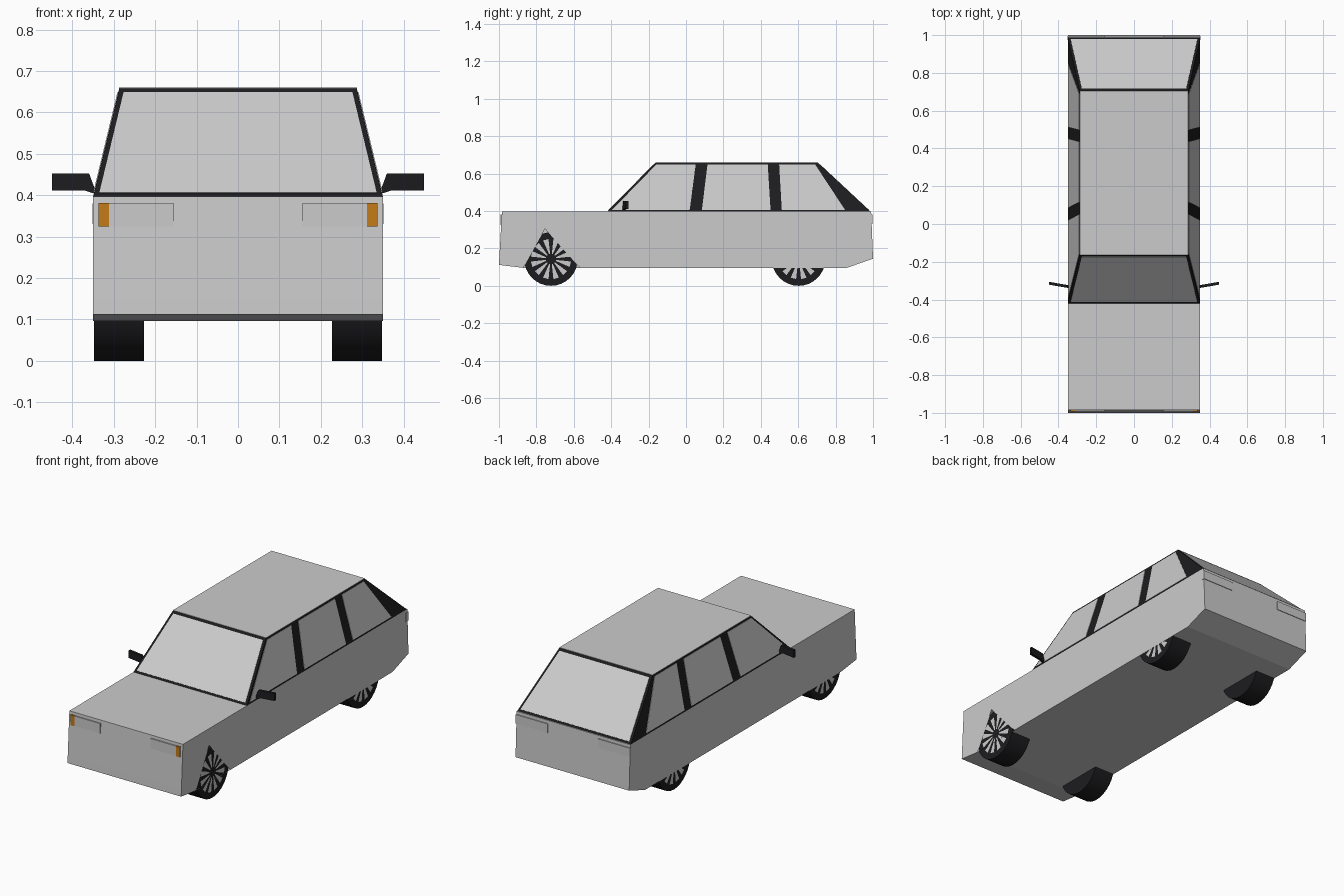
import bpy, bmesh
from math import sin, cos, pi, radians
from mathutils import Vector

if "Cube" in bpy.data.objects:
    bpy.data.objects.remove(bpy.data.objects["Cube"])


def material(name, rgb):
    m = bpy.data.materials.new(name)
    m.diffuse_color = (*rgb, 1)
    m.use_nodes = True
    m.node_tree.nodes["Principled BSDF"].inputs["Base Color"].default_value = m.diffuse_color
    return m


BLACK = material("black trim", (0.012, 0.012, 0.014))
ORANGE = material("indicator orange", (0.55, 0.2, 0.01))


def make(name, verts, faces, mat=None):
    bm = bmesh.new()
    vs = [bm.verts.new(v) for v in verts]
    for f in faces:
        bm.faces.new([vs[i] for i in f])
    bmesh.ops.recalc_face_normals(bm, faces=bm.faces)
    me = bpy.data.meshes.new(name)
    bm.to_mesh(me)
    bm.free()
    ob = bpy.data.objects.new(name, me)
    bpy.context.collection.objects.link(ob)
    if mat:
        me.materials.append(mat)
    return ob


def prism(name, pts, offset, mat=None):
    """Closed solid from a polygon swept along an offset vector."""
    n = len(pts)
    pts = [Vector(p) for p in pts]
    verts = pts + [p + Vector(offset) for p in pts]
    faces = [list(range(n)), list(range(n, 2 * n))]
    faces += [[i, (i + 1) % n, n + (i + 1) % n, n + i] for i in range(n)]
    return make(name, verts, faces, mat)


def box(name, x0, x1, y0, y1, z0, z1, mat=None):
    return prism(name, [(x0, y0, z0), (x1, y0, z0), (x1, y0, z1), (x0, y0, z1)],
                 (0, y1 - y0, 0), mat)


# Body shell: side profile, with a triangular wheel opening on the right only
W = 0.35
profile = [(-0.984, 0.397), (-0.998, 0.152), (-1.0, 0.112), (-0.87, 0.096),
           (-0.567, 0.096), (0.86, 0.096), (1.0, 0.145), (0.99, 0.397)]
n = len(profile)
verts = [(-W, y, z) for y, z in profile] + [(W, y, z) for y, z in profile]
verts.append((W, -0.754, 0.305))
faces = [[i, (i + 1) % n, n + (i + 1) % n, n + i] for i in range(n)]
faces += [list(range(n)), [8, 9, 10, 11, 16, 12, 13, 14, 15]]
make("body", verts, faces)

# Cabin frame: black frustum
Z0, Z1, WT = 0.397, 0.658, 0.287
F0, F1, B1, B0 = -0.42, -0.163, 0.705, 0.985
cabin = [(-W, F0, Z0), (W, F0, Z0), (W, B0, Z0), (-W, B0, Z0),
         (-WT, F1, Z1), (WT, F1, Z1), (WT, B1, Z1), (-WT, B1, Z1)]
make("cabin_frame", cabin, [[0, 1, 2, 3], [4, 5, 6, 7], [0, 1, 5, 4],
                            [1, 2, 6, 5], [2, 3, 7, 6], [3, 0, 4, 7]], BLACK)
prism("roof", cabin[4:], (0, 0, 0.002))


# Windscreen and rear window, inset from the sloping ends
def end_glass(name, y_low, y_high, offset):
    def at(s, t, inset):
        return (s * (W + (WT - W) * t - inset), y_low + (y_high - y_low) * t,
                Z0 + (Z1 - Z0) * t)
    prism(name, [at(-1, 0.03, 0.013), at(1, 0.03, 0.013),
                 at(1, 0.96, 0.013), at(-1, 0.96, 0.013)], offset)


end_glass("windscreen", F0, F1, (0, -0.0015, 0.0015))
end_glass("rear_window", B0, B1, (0, 0.0015, 0.0015))

# Side windows: bottom-left, bottom-right, top-right, top-left y positions
windows = {"front": (-0.395, 0.02, 0.052, -0.158),
           "middle": (0.085, 0.452, 0.437, 0.115),
           "rear": (0.512, 0.85, 0.69, 0.498)}
zl, zh = Z0 + 0.009, Z1 - 0.009


def side_x(z):
    return W + (WT - W) * (z - Z0) / (Z1 - Z0)


for s, side in ((1, "right"), (-1, "left")):
    for nm, ys in windows.items():
        pts = [(s * side_x(z), y, z) for y, z in zip(ys, (zl, zl, zh, zh))]
        prism(f"{nm}_window_{side}", pts, (s * 0.002, 0, 0.0005))

    # Door mirror, swept slightly backwards
    outline = [(0.341, 0.402), (0.36, 0.453), (0.449, 0.453),
               (0.449, 0.412), (0.372, 0.412)]
    prism(f"door_mirror_{side}", [(s * x, -0.34 + 0.17 * (x - 0.34), z)
                                  for x, z in outline], (0, 0.015, 0), BLACK)

    # Lamps
    a, b = sorted((s * 0.155, s * 0.337))
    box(f"headlight_{side}", a, b, -0.991, -0.97, 0.325, 0.38)
    a, b = sorted((s * 0.312, s * 0.337))
    box(f"indicator_{side}", a, b, -0.993, -0.97, 0.324, 0.381, ORANGE)
    a, b = sorted((s * 0.155, s * 0.352))
    box(f"tail_light_{side}", a, b, 0.975, 0.996, 0.33, 0.38)

    # Wheels: black tyre with wedge-shaped spokes on the outer face
    R, outer = 0.143, s * 0.3485
    for nm, cy in (("front", -0.722), ("rear", 0.602)):
        ring = [(outer, cy + R * cos(2 * pi * i / 32), R + R * sin(2 * pi * i / 32))
                for i in range(32)]
        tyre = prism(f"{nm}_tyre_{side}", ring, (-s * 0.121, 0, 0), BLACK)
        bpy.context.view_layer.objects.active = tyre
        tyre.select_set(True)
        bpy.ops.object.shade_smooth_by_angle(angle=radians(35))
        tyre.select_set(False)
        sv, sf = [], []
        for k in range(12):
            c = 2 * pi * (k + 0.5) / 12
            for r, d in ((0.028, -0.1), (0.108, -0.14), (0.108, 0.14), (0.028, 0.1)):
                sv.append((outer + s * 0.001, cy + r * cos(c + d), R + r * sin(c + d)))
            sf.append([4 * k, 4 * k + 1, 4 * k + 2, 4 * k + 3])
        spokes = make(f"{nm}_spokes_{side}", sv, sf)
        if spokes.data.polygons[0].normal.x * s < 0:
            spokes.data.flip_normals()
